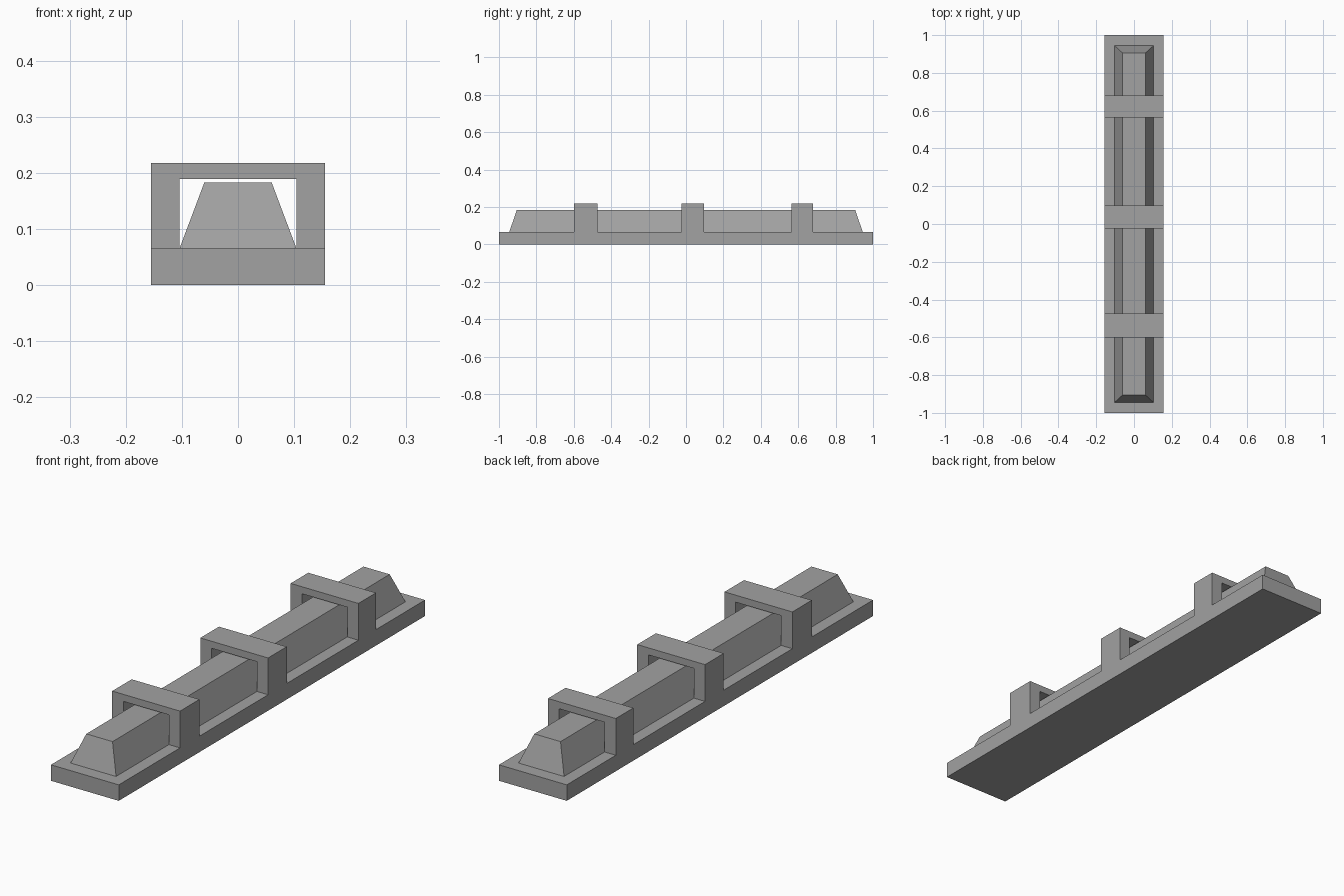
import bpy
import bmesh

cube = bpy.data.objects.get("Cube")
if cube:
    bpy.data.objects.remove(cube, do_unlink=True)

GREY = (0.36, 0.36, 0.36, 1.0)
grey = bpy.data.materials.new("plain grey")
grey.use_nodes = True
grey.diffuse_color = GREY
grey.node_tree.nodes["Principled BSDF"].inputs["Base Color"].default_value = GREY

HALF_WIDTH = 0.155
PLATE_TOP = 0.066
INNER = 0.104


def finish(name, bm):
    bmesh.ops.recalc_face_normals(bm, faces=bm.faces)
    mesh = bpy.data.meshes.new(name)
    bm.to_mesh(mesh)
    bm.free()
    mesh.materials.append(grey)
    obj = bpy.data.objects.new(name, mesh)
    bpy.context.collection.objects.link(obj)
    return obj


def tapered_block(name, bottom, top, z0, z1):
    """Block whose bottom and top have their own half sizes in x and y."""
    bm = bmesh.new()
    bmesh.ops.create_cube(bm, size=2)
    for v in bm.verts:
        hx, hy = top if v.co.z > 0 else bottom
        v.co = (v.co.x * hx, v.co.y * hy, z1 if v.co.z > 0 else z0)
    return finish(name, bm)


def arch(name, y0, y1):
    """Square arch profile extruded along y, standing on the plate."""
    half = [(INNER, PLATE_TOP), (HALF_WIDTH, PLATE_TOP), (HALF_WIDTH, 0.218)]
    outer = half + [(-x, z) for x, z in reversed(half)]
    profile = outer + [(-INNER, 0.189), (INNER, 0.189)]
    bm = bmesh.new()
    face = bm.faces.new([bm.verts.new((x, y0, z)) for x, z in profile])
    result = bmesh.ops.extrude_face_region(bm, geom=[face], use_keep_orig=True)
    verts = [g for g in result["geom"] if isinstance(g, bmesh.types.BMVert)]
    bmesh.ops.translate(bm, verts=verts, vec=(0, y1 - y0, 0))
    return finish(name, bm)


# Flat base plate
tapered_block("base_plate", (HALF_WIDTH, 1), (HALF_WIDTH, 1), 0, PLATE_TOP)

# Long bar with sloping sides and ends
tapered_block("tapered_bar", (INNER, 0.945), (0.06, 0.905), PLATE_TOP, 0.183)

# Three straps over the bar
for place, y0, y1 in (("front", -0.6, -0.473), ("middle", -0.025, 0.097),
                      ("back", 0.565, 0.68)):
    arch(place + "_strap", y0, y1)
